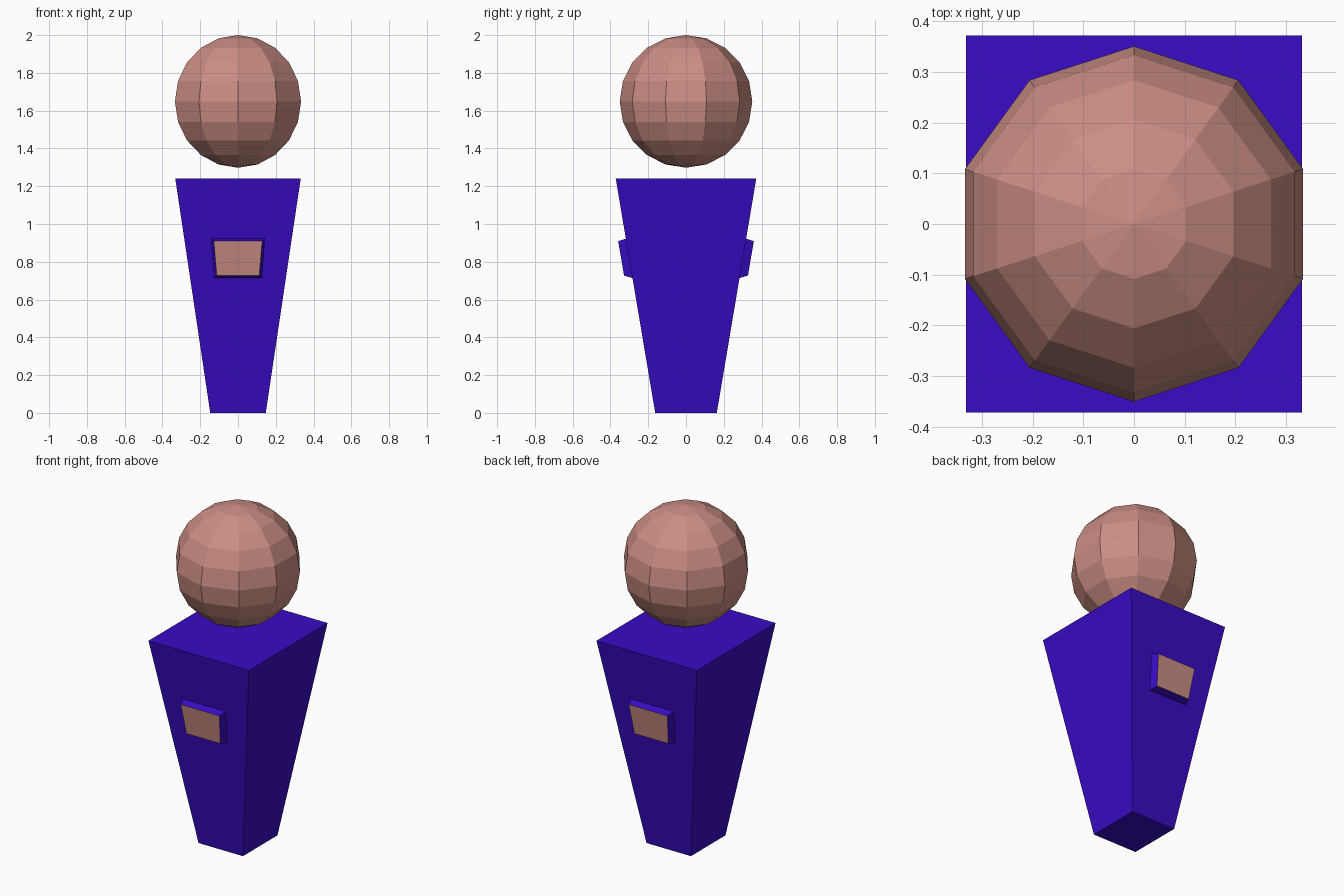
import bpy, bmesh

if "Cube" in bpy.data.objects:
    bpy.data.objects.remove(bpy.data.objects["Cube"])


def material(name, rgb):
    m = bpy.data.materials.new(name)
    m.diffuse_color = (*rgb, 1.0)
    m.use_nodes = True
    m.node_tree.nodes["Principled BSDF"].inputs["Base Color"].default_value = m.diffuse_color
    return m


BLUE = material("deep_blue", (0.040, 0.0035, 0.56))
SKIN = material("skin_pink", (0.60, 0.27, 0.23))


def add_object(name, bm, mats):
    bmesh.ops.recalc_face_normals(bm, faces=bm.faces)
    me = bpy.data.meshes.new(name)
    bm.to_mesh(me)
    bm.free()
    for m in mats:
        me.materials.append(m)
    ob = bpy.data.objects.new(name, me)
    bpy.context.collection.objects.link(ob)
    return ob


def loft(a, b):
    """Closed six-sided block between two four-point loops; returns bmesh and the face on b."""
    bm = bmesh.new()
    va = [bm.verts.new(p) for p in a]
    vb = [bm.verts.new(p) for p in b]
    bm.faces.new(va)
    end = bm.faces.new(vb)
    for i in range(4):
        j = (i + 1) % 4
        bm.faces.new((va[i], va[j], vb[j], vb[i]))
    return bm, end


def rect(hx, hy, z):
    return [(-hx, -hy, z), (hx, -hy, z), (hx, hy, z), (-hx, hy, z)]


# Body: block tapering towards the floor
bm, _ = loft(rect(0.147, 0.163, 0.0), rect(0.332, 0.372, 1.24))
add_object("body", bm, [BLUE])


# Hands: tapered sleeves on front and back, skin-coloured outer face
def trapezoid(side, low, high):
    (x0, y0, z0), (x1, y1, z1) = low, high
    return [(-x0, side * y0, z0), (x0, side * y0, z0),
            (x1, side * y1, z1), (-x1, side * y1, z1)]


for side, name in ((-1, "front_hand"), (1, "back_hand")):
    bm, end = loft(trapezoid(side, (0.127, 0.280, 0.713), (0.143, 0.315, 0.924)),
                   trapezoid(side, (0.112, 0.328, 0.727), (0.128, 0.359, 0.909)))
    end.material_index = 1
    add_object(name, bm, [BLUE, SKIN])

# Head: faceted ball floating above the body
bm = bmesh.new()
bmesh.ops.create_uvsphere(bm, u_segments=10, v_segments=10, radius=0.351)
head = add_object("head", bm, [SKIN])
head.location.z = 1.649
